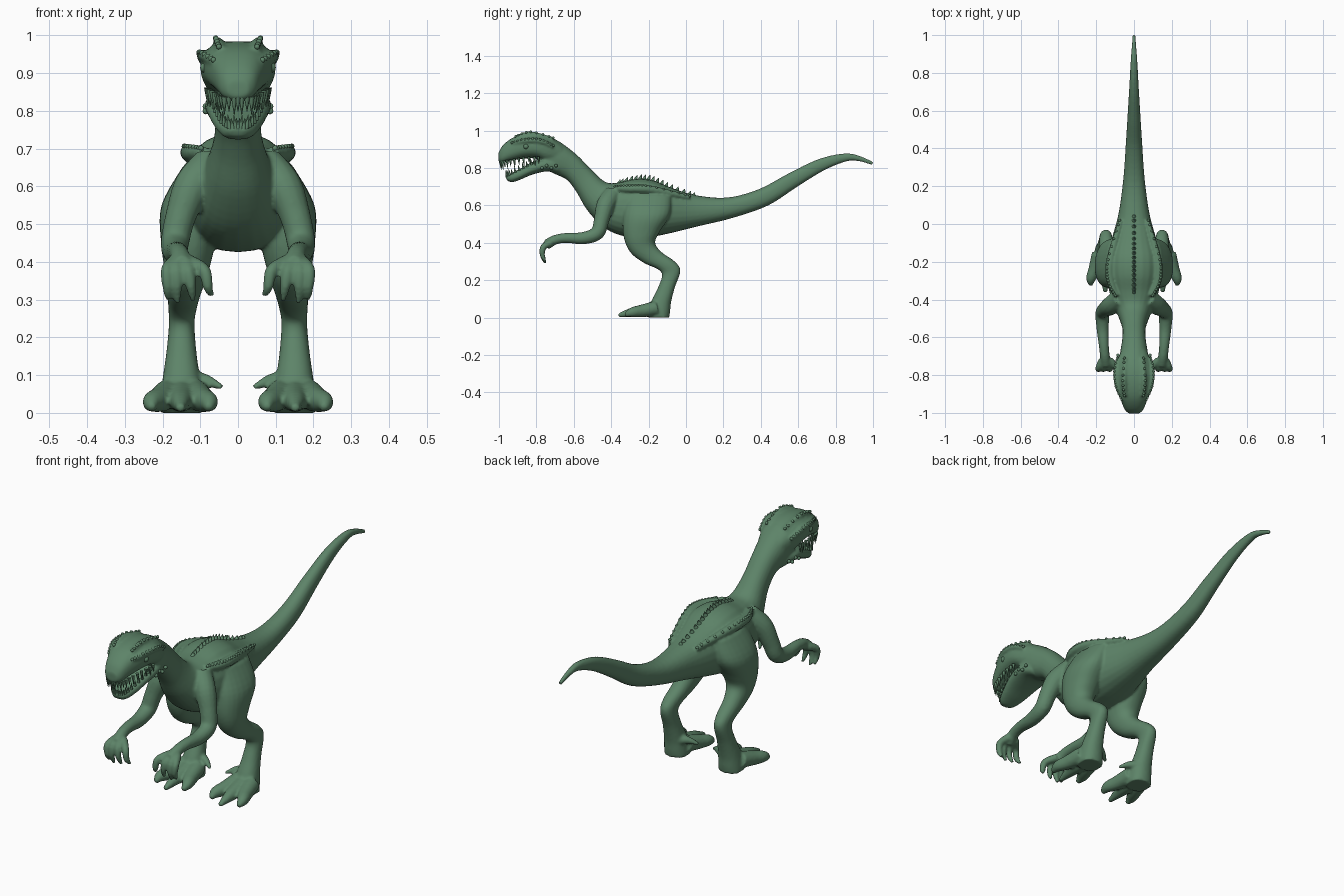
import bpy, bmesh, math
from mathutils import Vector, Matrix

if "Cube" in bpy.data.objects:
    bpy.data.objects.remove(bpy.data.objects["Cube"])

skin = bpy.data.materials.new("green_skin")
skin.diffuse_color = (0.11, 0.23, 0.14, 1)
skin.use_nodes = True
skin.node_tree.nodes["Principled BSDF"].inputs["Base Color"].default_value = skin.diffuse_color


def finish(bm, name):
    bmesh.ops.recalc_face_normals(bm, faces=bm.faces[:])
    me = bpy.data.meshes.new(name)
    bm.to_mesh(me)
    bm.free()
    me.materials.append(skin)
    ob = bpy.data.objects.new(name, me)
    bpy.context.collection.objects.link(ob)
    return ob


def spline(pts, n=5):
    """Catmull-Rom through tuples of any length."""
    out = []
    for i in range(len(pts) - 1):
        quad = [pts[max(i - 1, 0)], pts[i], pts[i + 1], pts[min(i + 2, len(pts) - 1)]]
        for k in range(n):
            t = k / n
            out.append(tuple(0.5 * (2 * b + (c - a) * t + (2 * a - 5 * b + 4 * c - d) * t * t
                                    + (3 * b - a - 3 * c + d) * t ** 3) for a, b, c, d in zip(*quad)))
    return out + [tuple(pts[-1])]


def loft(bm, rings, power=1.0, seg=24):
    loops = []
    for c, a, b in rings:
        loop = []
        for k in range(seg):
            u, v = math.cos(2 * math.pi * k / seg), math.sin(2 * math.pi * k / seg)
            p = c + a * math.copysign(abs(u) ** power, u) + b * math.copysign(abs(v) ** power, v)
            p.z = max(p.z, 0)
            loop.append(bm.verts.new(p))
        loops.append(loop)
    for l0, l1 in zip(loops, loops[1:]):
        for k in range(seg):
            j = (k + 1) % seg
            bm.faces.new((l0[k], l0[j], l1[j], l1[k]))
    bm.faces.new(loops[0])
    bm.faces.new(loops[-1])


def section(bm, pts, power=1.0, s=1):
    """Rings given as x, edge1 (y,z), edge2 (y,z), half width."""
    rings = []
    for x, y1, z1, y2, z2, w in spline(pts):
        p, q = Vector((x * s, y1, z1)), Vector((x * s, y2, z2))
        rings.append(((p + q) / 2, Vector((w, 0, 0)), (p - q) / 2))
    loft(bm, rings, power)


def tube(bm, pts, s=1):
    """Round limb through x, y, z, radius."""
    path = [(Vector((x * s, y, z)), r) for x, y, z, r in spline(pts)]
    d = (path[-1][0] - path[0][0]).normalized()
    ref = Vector((1, 0, 0)) if abs(d.x) < 0.75 else Vector((0, 0, 1))
    rings = []
    for i, (c, r) in enumerate(path):
        t = path[min(i + 1, len(path) - 1)][0] - path[max(i - 1, 0)][0]
        a = t.cross(ref).normalized()
        rings.append((c, a * r, t.cross(a).normalized() * r))
    loft(bm, rings, seg=14)


def spike(bm, base, d, r, h):
    d = Vector(d).normalized()
    m = Matrix.Translation(Vector(base) + d * h / 2) @ d.to_track_quat('Z', 'Y').to_matrix().to_4x4()
    bmesh.ops.create_cone(bm, cap_ends=True, segments=8, radius1=r, radius2=r * 0.1, depth=h, matrix=m)


def bump(bm, p, r):
    bmesh.ops.create_icosphere(bm, subdivisions=2, radius=r, matrix=Matrix.Translation(p))


body = bmesh.new()
# neck, torso and tail
section(body, [(0,) + r for r in [
    (-.72, .965, -.77, .80, .08), (-.66, .93, -.695, .765, .073), (-.58, .867, -.635, .735, .062),
    (-.50, .785, -.585, .67, .063), (-.43, .725, -.525, .57, .085), (-.36, .722, -.43, .475, .12),
    (-.27, .742, -.31, .43, .145), (-.18, .735, -.20, .43, .148), (-.08, .695, -.09, .45, .12),
    (.05, .655, .06, .487, .082), (.22, .642, .25, .533, .057), (.39, .687, .44, .60, .044),
    (.55, .772, .60, .703, .034), (.71, .848, .74, .788, .025), (.85, .878, .86, .836, .018),
    (.93, .864, .925, .836, .013), (1.003, .832, .996, .815, .008)]], 0.88)
# skull
section(body, [(0,) + r for r in [
    (-.66, .925, -.68, .82, .068), (-.73, .968, -.75, .83, .092), (-.80, .984, -.80, .85, .100),
    (-.87, .98, -.87, .85, .090), (-.93, .96, -.935, .838, .070), (-.98, .92, -.985, .826, .049),
    (-1.003, .88, -1.003, .838, .028)]], 0.8)
# lower jaw
section(body, [(0,) + r for r in [
    (-.68, .85, -.68, .765, .068), (-.76, .85, -.74, .782, .088), (-.82, .832, -.82, .765, .081),
    (-.89, .795, -.885, .738, .063), (-.94, .77, -.93, .724, .043), (-.965, .755, -.958, .734, .022)]], 0.8)

SIDE = [(.09, -.38, .69, .016), (.125, -.30, .69, .022), (.125, -.19, .685, .022), (.07, .02, .642, .012)]
CREST = [(.045, -.91, .962, .011), (.053, -.83, .983, .013), (.045, -.71, .953, .012)]
BROW = [(.06, -.93, .93, .010), (.088, -.86, .946, .014), (.096, -.78, .945, .014), (.082, -.71, .915, .011)]

for s in (1, -1):
    # ridges on the back and head
    for ridge in (SIDE, CREST, BROW):
        tube(body, ridge, s)
    # hind leg
    section(body, [
        (.10, -.31, .66, -.08, .65, .045), (.125, -.335, .55, -.085, .55, .078),
        (.132, -.335, .44, -.14, .46, .072), (.136, -.30, .352, -.165, .40, .058),
        (.142, -.23, .295, -.13, .35, .045), (.147, -.15, .258, -.06, .30, .038),
        (.149, -.128, .225, -.03, .25, .034), (.15, -.15, .16, -.06, .16, .040),
        (.15, -.18, .10, -.08, .08, .050), (.15, -.20, .05, -.085, .03, .056),
        (.15, -.20, 0, -.09, 0, .058)], 0.9, s)
    # toes and inner claw
    for x0, x1, yt in ((.185, .228, -.325), (.15, .152, -.362), (.115, .078, -.325)):
        xm = (x0 + x1) / 2
        tube(body, [(x0, -.16, .05, .04), (xm, -.235, .036, .034), (x1, -.29, .028, .026), (x1, yt, .012, .010)], s)
    tube(body, [(.12, -.12, .085, .026), (.085, -.135, .085, .018), (.042, -.16, .068, .007)], s)
    # arm with elbow point
    tube(body, [(.07, -.39, .66, .05), (.12, -.43, .60, .05), (.152, -.452, .52, .041), (.167, -.475, .452, .038),
                (.166, -.55, .425, .033), (.16, -.64, .426, .027), (.154, -.70, .416, .026), (.148, -.745, .39, .028)], s)
    tube(body, [(.168, -.48, .455, .028), (.172, -.44, .436, .009)], s)
    # fingers
    for xb, xk, xt, zt in ((.168, .188, .186, .30), (.155, .163, .16, .29), (.142, .132, .118, .295), (.13, .09, .07, .31)):
        tube(body, [(xb, -.72, .40, .020), (xk, -.762, .378, .017), ((xk + xt) / 2, -.768, .335, .014),
                    (xt, -.752, zt, .007)], s)

skin_ob = finish(body, "body")
rm = skin_ob.modifiers.new("fuse", 'REMESH')
rm.mode = 'VOXEL'
rm.voxel_size = 0.0065
sm = skin_ob.modifiers.new("soften", 'SMOOTH')
sm.factor = 0.5
sm.iterations = 4

# teeth along both jaws
teeth = bmesh.new()
UP = [(.082, -.79, .862), (.074, -.87, .858), (.055, -.94, .846), (.036, -.982, .838), (0, -.993, .836)]
LOW = [(.07, -.81, .825), (.058, -.87, .797), (.042, -.93, .768), (.022, -.955, .754), (0, -.958, .752)]
for s in (1, -1):
    for i, (x, y, z) in enumerate(spline(UP, 3)):
        spike(teeth, (x * s, y, z), (0, .1, -1), .008, .038 + .01 * (i % 2))
    for i, (x, y, z) in enumerate(spline(LOW, 3)):
        spike(teeth, (x * s, y, z), (.15 * s, -.2, 1), .007, .03 + .008 * (i % 2))
finish(teeth, "teeth")

# spines down the middle of the back
spines = bmesh.new()
for y, z in spline([(-.36, .718), (-.27, .738), (-.18, .731), (-.08, .692), (.04, .655)], 4):
    h = .034 - .06 * abs(y + .22)
    spike(spines, (0, y, z - .004), (0, .35, 1), .013, h)
finish(spines, "back_spines")

# scale bumps along the ridges
scales = bmesh.new()
for s in (1, -1):
    for ridge, n, lift in ((SIDE, 6, .7), (CREST, 4, .75), (BROW, 4, .5)):
        for x, y, z, r in spline(ridge, n):
            bump(scales, (s * (x + r * .5), y, z + r * lift), .0075)
    for k in range(4):
        bump(scales, (s * .085, -.77 + .025 * k, .80 + .012 * (k % 2)), .009)
finish(scales, "scale_bumps")

# eyes under the brows
eyes = bmesh.new()
for s in (1, -1):
    bump(eyes, (s * .086, -.855, .915), .015)
finish(eyes, "eyes")

for ob in list(bpy.context.collection.objects):
    bpy.ops.object.select_all(action='DESELECT')
    ob.select_set(True)
    bpy.context.view_layer.objects.active = ob
    if ob.modifiers:
        bpy.ops.object.convert(target='MESH')
    bpy.ops.object.shade_smooth_by_angle(angle=math.radians(60))
